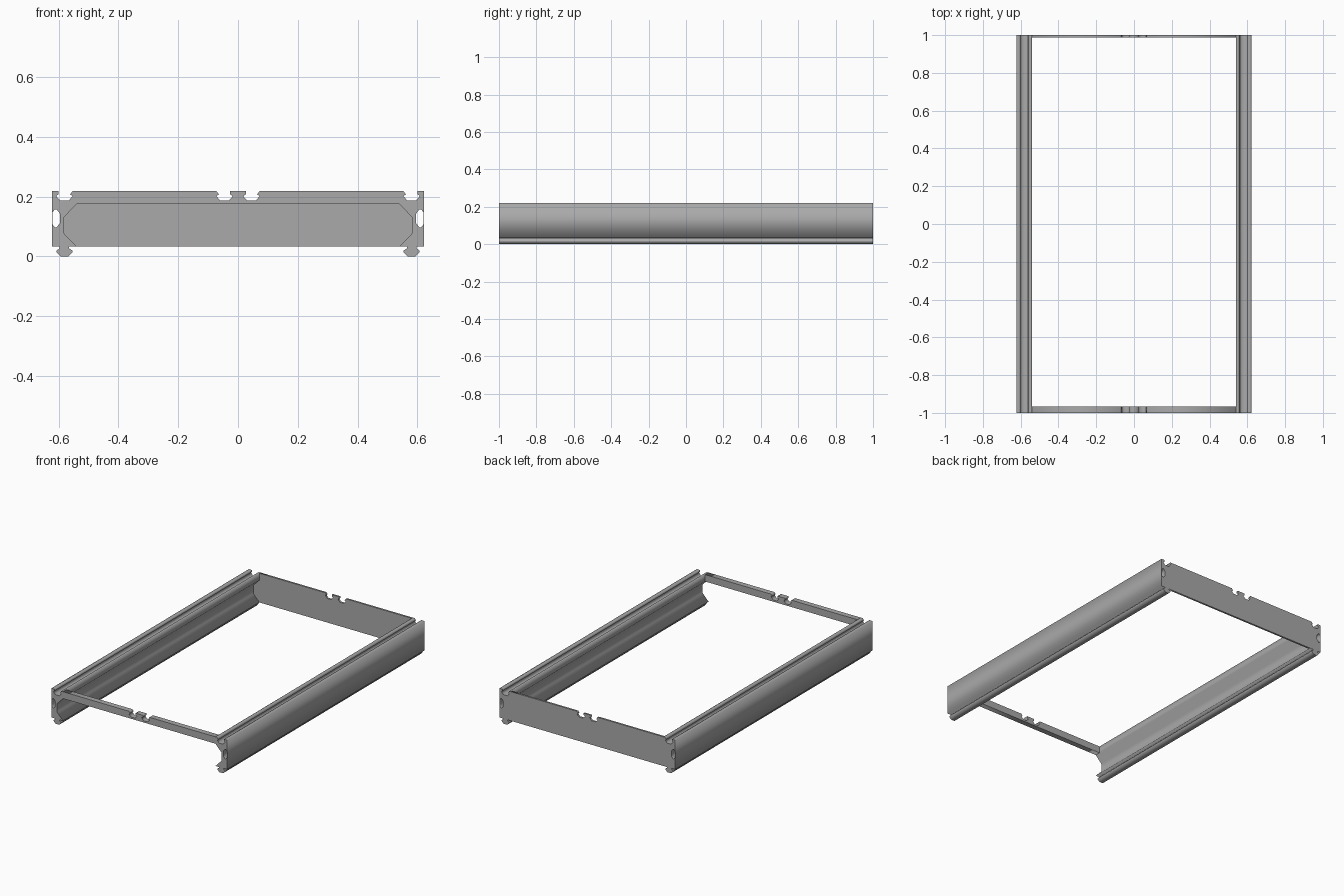
import bpy
from math import radians

cube = bpy.data.objects.get("Cube")
if cube:
    bpy.data.objects.remove(cube, do_unlink=True)

# Single grey finish
GREY = (0.4, 0.4, 0.4, 1.0)
mat = bpy.data.materials.new("grey")
mat.use_nodes = True
mat.diffuse_color = GREY
mat.node_tree.nodes["Principled BSDF"].inputs["Base Color"].default_value = GREY

TOP, BASE = 0.219, 0.032     # top and underside of the frame body
OUT, INNER, WAIST = 0.623, 0.54, 0.583   # rail outside, inside lip and web
LIP = 0.175                  # underside of the top lip
RAIL_C, MID_C = 0.581, 0.045 # groove centres


def groove(c, flare):
    """Undercut groove from low x to high x; flare (-1 or 1) is the bevelled side."""
    half = [(0.019, 0.207), (0.028, 0.202), (0.014, 0.186)]
    lower = [(c - w, z) for w, z in half]
    upper = [(c + w, z) for w, z in reversed(half)]
    a = c - (0.028 if flare < 0 else 0.019)
    b = c + (0.028 if flare > 0 else 0.019)
    return [(a, TOP)] + lower + upper + [(b, TOP)]


def extrude(name, loops, y0, y1):
    """Fill the x-z outline (later loops are holes) and extrude it along y."""
    curve = bpy.data.curves.new(name, 'CURVE')
    curve.dimensions = '2D'
    curve.fill_mode = 'BOTH'
    curve.extrude = (y1 - y0) / 2
    for pts in loops:
        s = curve.splines.new('POLY')
        s.points.add(len(pts) - 1)
        for p, (x, z) in zip(s.points, pts):
            p.co = (x, z, 0, 1)
        s.use_cyclic_u = True
    curve.materials.append(mat)
    ob = bpy.data.objects.new(name, curve)
    bpy.context.collection.objects.link(ob)
    ob.rotation_euler = (radians(90), 0, 0)
    ob.location.y = (y0 + y1) / 2
    bpy.ops.object.select_all(action='DESELECT')
    ob.select_set(True)
    bpy.context.view_layer.objects.active = ob
    bpy.ops.object.convert(target='MESH')
    return bpy.context.object


def mirror(pts):
    return [(-x, z) for x, z in reversed(pts)]


# Side rails: grooved top, hollow web, stepped foot
inner_side = [(INNER, LIP), (WAIST, 0.13), (WAIST, 0.077), (INNER, BASE)]
foot_half = [(0.016, BASE), (0.016, 0.026), (0.027, 0.019), (0.027, 0.014), (0.013, 0)]
foot = [(RAIL_C - w, z) for w, z in foot_half]
foot += [(RAIL_C + w, z) for w, z in reversed(foot_half)]
rail = [(INNER, TOP)] + groove(RAIL_C, -1) + [(OUT, TOP), (OUT, BASE)]
rail += foot[::-1] + inner_side[::-1]
channel = [(0.621, 0.146), (0.613, 0.157), (0.607, 0.157), (0.596, 0.142),
           (0.596, 0.111), (0.607, 0.097), (0.613, 0.097), (0.621, 0.107)]
extrude("left_rail", [rail, channel], -1, 1)
extrude("right_rail", [mirror(rail), mirror(channel)], -1, 1)

# Cross members share the same notched top edge
top_edge = [(-INNER, TOP)] + groove(-MID_C, -1) + groove(MID_C, 1) + [(INNER, TOP)]
extrude("front_top_bar", [top_edge + [(INNER, LIP), (-INNER, LIP)]], -1, -0.965)
extrude("back_panel", [top_edge + inner_side + mirror(inner_side)], 0.988, 1)
